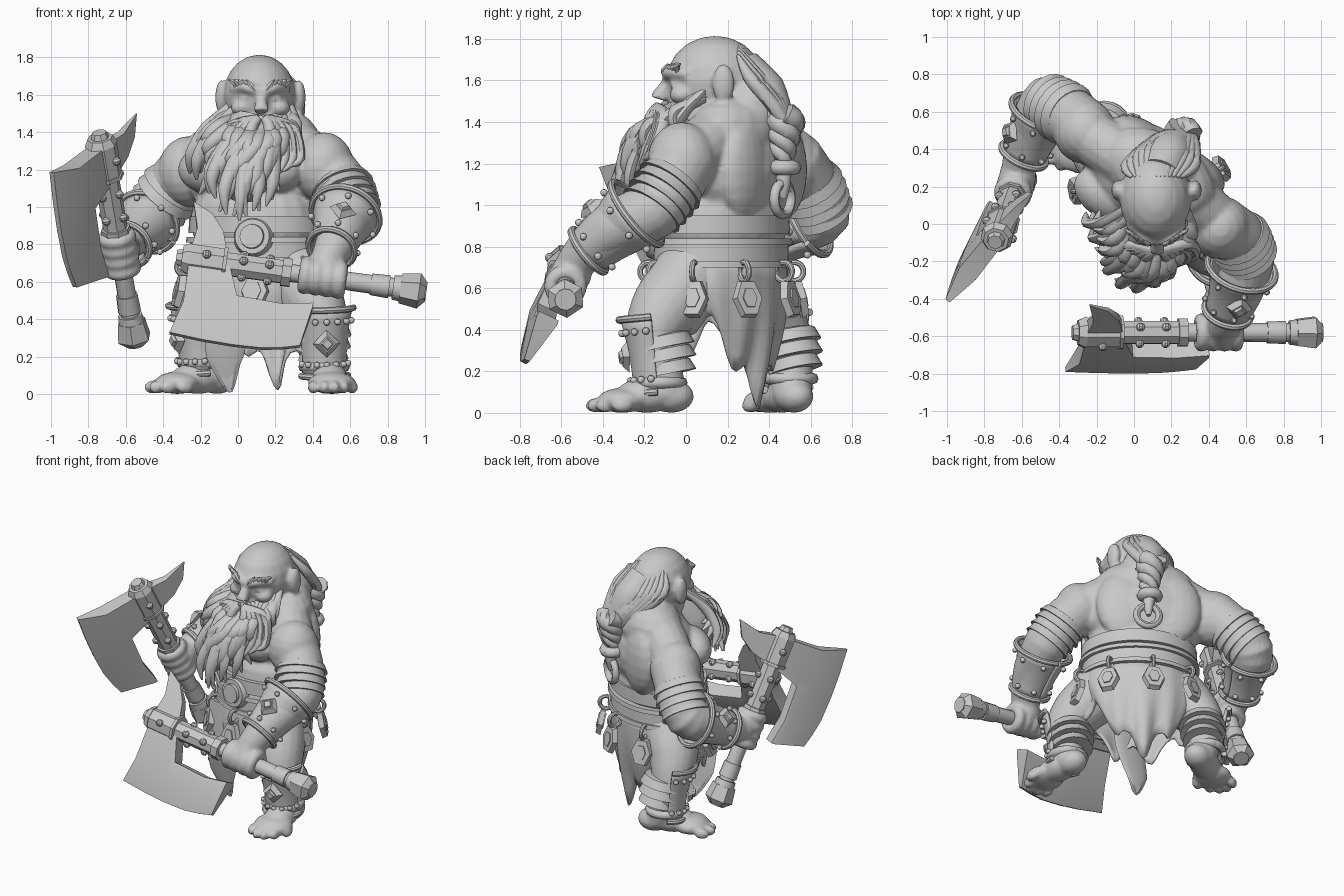
import bpy, bmesh, math, random
from mathutils import Vector, Matrix
random.seed(4)
if "Cube" in bpy.data.objects:
    bpy.data.objects.remove(bpy.data.objects["Cube"])
clay = bpy.data.materials.new("plain_grey")
clay.use_nodes = True
clay.diffuse_color = (0.58, 0.58, 0.58, 1)
clay.node_tree.nodes["Principled BSDF"].inputs["Base Color"].default_value = clay.diffuse_color
UP = Vector((0, 0, 1))
def frame(origin, z_axis, x_axis):
    z, x = Vector(z_axis).normalized(), Vector(x_axis)
    x = (x - z * x.dot(z)).normalized()
    return Matrix.Translation(Vector(origin)) @ Matrix((x, z.cross(x), z)).transposed().to_4x4()
def blob(bm, centre, radii, turn=Matrix(), segments=20):
    matrix = Matrix.Translation(Vector(centre)) @ turn @ Matrix.Diagonal((*radii, 1))
    bmesh.ops.create_uvsphere(bm, u_segments=segments, v_segments=segments // 2, radius=1, matrix=matrix)
def cone(bm, matrix, sides, low, high, depth):
    bmesh.ops.create_cone(bm, cap_ends=True, segments=sides, radius1=low, radius2=high, depth=depth, matrix=matrix)
def skin(bm, rows, closed=True):
    for a, b in zip(rows, rows[1:]):
        for i in range(0 if closed else 1, len(a)):
            bm.faces.new((a[i - 1], a[i], b[i], b[i - 1]))
def tube(bm, points, radii, sides=10, flat=1.0, ref=(1, 0, 0), steps=4):
    p, last, path, rows = [Vector(q) for q in points], len(points) - 1, [], []
    for i in range(last):
        a, b, c, d = p[max(i - 1, 0)], p[i], p[i + 1], p[min(i + 2, last)]
        for t in [k / steps for k in range(steps)]:
            spot = b + (c - a) * (t / 2) + (a * 2 - b * 5 + c * 4 - d) * (t * t / 2) + (b * 3 - a - c * 3 + d) * (t ** 3 / 2)
            path.append((spot, radii[i] + (radii[i + 1] - radii[i]) * t))
    path.append((p[last], radii[last]))
    for i, (spot, r) in enumerate(path):
        m = frame(spot, path[min(i + 1, len(path) - 1)][0] - path[max(i - 1, 0)][0], ref)
        turns = [math.tau * j / sides for j in range(sides)]
        rows.append([bm.verts.new(m @ Vector((r * math.cos(w), r * flat * math.sin(w), 0))) for w in turns])
    skin(bm, rows)
    bm.faces.new(rows[0])
    bm.faces.new(rows[-1])
def ring(bm, centre, axis, major, minor):
    m = frame(centre, axis, (0.3, 1, 0.2))
    spots = [m @ Vector((major * math.cos(w), major * math.sin(w), 0)) for w in [math.tau * i / 20 for i in range(22)]]
    tube(bm, spots, [minor] * 22, 8, 1, axis, 1)
def finish(name, bm, angle=45):
    bmesh.ops.recalc_face_normals(bm, faces=bm.faces)
    obj = bpy.data.objects.new(name, bpy.data.meshes.new(name))
    bm.to_mesh(obj.data)
    bpy.context.collection.objects.link(obj)
    obj.data.materials.append(clay)
    bpy.ops.object.select_all(action="DESELECT")
    obj.select_set(True)
    bpy.context.view_layer.objects.active = obj
    bpy.ops.object.shade_smooth_by_angle(angle=math.radians(angle))
    return obj.modifiers
# Curved armour plate with rims, studs and a diamond boss
def guard(name, start, end, r_start, r_end, facing, arc):
    span, bm, trim = Vector(end) - Vector(start), bmesh.new(), bmesh.new()
    m = frame(start, span, facing)
    def spot(t, w, lift=0.0):
        r = r_start + (r_end - r_start) * t + 0.012 * (2 * t - 1) ** 2 + lift
        return m @ Vector((r * math.cos(w), r * math.sin(w), span.length * t))
    turns = [arc * (i / 28 - 0.5) for i in range(29)]
    skin(bm, [[bm.verts.new(spot(k / 6, w)) for w in turns] for k in range(7)], False)
    finish(name, bm).new("thickness", "SOLIDIFY").thickness = 0.02
    for t in (0, 1):
        tube(trim, [spot(t, w, 0.005) for w in turns], [0.018] * 29, 8, ref=span, steps=1)
        for w in turns[2::4]:
            blob(trim, spot(0.18 + 0.64 * t, w, 0.012), (0.018,) * 3, segments=10)
    for size, lift in ((0.075, 0.022), (0.045, 0.036)):
        cone(trim, frame(spot(0.5, 0, lift), m.col[0].xyz, span), 4, size, size * 0.6, 0.03)
    finish(name + "_trim", trim, 35)
def wraps(bm, points, radii):
    for p, q, r in zip(points, points[1:], radii):
        tube(bm, [p, p.lerp(q, 0.12), q, q.lerp(p, 0.05)], [r - 0.02, r, r + 0.02, r - 0.02], 20, steps=1)
# Torso, hips and shoulders
TWIST, flesh = frame((0, 0, 0), UP, (0.85, -0.53, 0)), bmesh.new()
for centre, radii in (((0.1, 0.24, 1.17), (0.41, 0.27, 0.3)), ((0.09, 0.18, 0.93), (0.37, 0.29, 0.27)), ((0.1, 0.17, 0.68), (0.34, 0.27, 0.2)),
                      ((0.13, 0.27, 1.36), (0.34, 0.21, 0.19)), ((0.17, 0.33, 1.45), (0.17, 0.15, 0.2)),
                      ((0.46, -0.02, 1.21), (0.16, 0.17, 0.19)), ((-0.26, 0.49, 1.19), (0.17, 0.17, 0.19))):
    blob(flesh, centre, radii, TWIST)
tube(flesh, [(-0.24, 0.47, 1.22), (-0.06, 0.36, 1.33), (0.13, 0.26, 1.4), (0.29, 0.14, 1.32), (0.44, 0.02, 1.23)], [0.14, 0.15, 0.17, 0.15, 0.14], 16, ref=UP)
for side in (-1, 1):
    blob(flesh, Vector((0.14, 0.3, 1.17)) + TWIST @ Vector((side * 0.16, 0.08, 0)), (0.19, 0.1, 0.25), TWIST)
    blob(flesh, Vector((0.04, 0.1, 1.2)) + TWIST @ Vector((side * 0.19, -0.05, 0)), (0.19, 0.13, 0.13), TWIST)
# Head and face
blob(flesh, (0.115, 0.14, 1.6), (0.193, 0.235, 0.215))
blob(flesh, (0.12, 0.09, 1.46), (0.155, 0.17, 0.17))
tube(flesh, [(0.125, -0.07, 1.61), (0.125, -0.115, 1.55), (0.125, -0.13, 1.51)], [0.025, 0.034, 0.048])
for side in (-1, 1):
    blob(flesh, (0.12 + side * 0.207, 0.18, 1.585), (0.035, 0.055, 0.095))
    blob(flesh, (0.12 + side * 0.1, -0.02, 1.53), (0.06, 0.06, 0.045))
    blob(flesh, (0.12 + side * 0.08, -0.05, 1.583), (0.034, 0.03, 0.02))
    tube(flesh, [(0.13, -0.085, 1.615), (0.12 + side * 0.08, -0.08, 1.64), (0.12 + side * 0.15, 0.01, 1.63)], [0.03, 0.03, 0.02], ref=UP)
# Arms
left_arm = [(0.45, 0, 1.22), (0.56, -0.08, 1.09), (0.61, -0.17, 0.97), (0.56, -0.36, 0.88), (0.5, -0.5, 0.76), (0.45, -0.57, 0.66)]
right_arm = [(-0.25, 0.5, 1.22), (-0.36, 0.59, 1.09), (-0.46, 0.65, 0.96), (-0.54, 0.5, 0.88), (-0.6, 0.36, 0.81), (-0.63, 0.25, 0.76)]
bands = bmesh.new()
for arm in (left_arm, right_arm):
    tube(flesh, arm, [0.16, 0.155, 0.145, 0.13, 0.1, 0.08], 20)
    wraps(bands, [Vector(arm[1]).lerp(Vector(arm[2]), k * 0.33 - 0.35) for k in range(5)], [0.155, 0.155, 0.15, 0.145])
finish("arm_bands", bands)
guard("left_bracer", (0.575, -0.24, 0.96), (0.5, -0.47, 0.78), 0.17, 0.11, (0.1, -0.8, 0.6), 6.2)
guard("right_bracer", (-0.49, 0.59, 0.92), (-0.59, 0.37, 0.8), 0.16, 0.11, (-0.8, -0.1, 0.4), 6.2)
# Legs, feet, shin guards and ankle ropes
left_leg = [(0.28, 0.04, 0.66), (0.4, -0.1, 0.5), (0.455, -0.16, 0.36), (0.46, -0.13, 0.22), (0.475, -0.09, 0.07)]
right_leg = [(-0.06, 0.3, 0.66), (-0.17, 0.39, 0.52), (-0.21, 0.47, 0.38), (-0.19, 0.5, 0.24), (-0.13, 0.51, 0.07)]
leg_wraps = bmesh.new()
for name, leg, heading in (("left_shin_guard", left_leg, (0.12, -1, 0)), ("right_shin_guard", right_leg, (-0.88, -0.47, 0))):
    tube(flesh, leg, [0.2, 0.17, 0.13, 0.11, 0.095], 20)
    m = frame((*leg[-1][:2], 0), UP, heading)
    for x, radii in ((-0.02, (0.11, 0.09, 0.08)), (0.1, (0.15, 0.1, 0.085)), (0.22, (0.12, 0.13, 0.06))):
        blob(flesh, m @ Vector((x, 0, radii[2])), radii, m.to_3x3().to_4x4())
    for i in range(5):
        blob(flesh, m @ Vector((0.345 - 0.018 * (i - 1.5) ** 2, (i - 2) * 0.055, 0.036)), (0.05, 0.029, 0.036), m.to_3x3().to_4x4())
    knee, calf = Vector(leg[2]), Vector(leg[3])
    wraps(leg_wraps, [knee.lerp(calf, k * 0.45 - 0.1) - Vector(heading) * 0.04 for k in range(4)], [0.135, 0.13, 0.115])
    ring(leg_wraps, calf - UP * 0.075, UP, 0.11, 0.028)
    guard(name, knee + UP * 0.1, calf - UP * 0.12, 0.145, 0.11, heading, 2.8)
finish("leg_wraps_and_ropes", leg_wraps)
# Beard, moustache, eyebrows and swept-back hair
beard, hair = bmesh.new(), bmesh.new()
tube(beard, [(0.12, -0.01, 1.46), (0.05, -0.08, 1.24), (0.02, -0.2, 1.06)], [0.15, 0.2, 0.08], 20, 0.75)
for layer in range(3):
    for s in [i / 8 - 1 for i in range(17)]:
        root = Vector((0.12 + 0.15 * s, -0.09 + 0.18 * s * s, 1.47 + 0.08 * s * s - 0.02 * layer))
        target = Vector((0.01 + 0.28 * s, -0.34 + (0.35 - 0.05 * s) * s * s, 0.94 + 0.22 * abs(s) ** 1.5))
        tip = root.lerp(target, 1 - 0.2 * layer + random.uniform(-0.08, 0.04))
        bulge = Vector((random.uniform(-0.03, 0.03) + 0.015 * s, -0.07 - 0.02 * layer, 0.02))
        curl = bulge * 0.6 + Vector((random.uniform(-0.06, 0.03), -0.02, 0))
        tube(beard, [root, root.lerp(tip, 0.4) + bulge, root.lerp(tip, 0.75) + curl, tip], [0.025, 0.042, 0.034, 0.006], 8, 0.8)
for side, i in [(side, i) for side in (-1, 1) for i in range(5)]:
    spread, reach, back = side * (0.05 + 0.03 * i), 0.12 + side * (0.03 + 0.024 * i), 0.015 * i
    tube(beard, [(0.125 + side * 0.015, -0.14, 1.475), (0.12 + spread, back - 0.165, 1.42), (0.1 + spread * 1.35, back - 0.22, 1.26),
                 (0.07 + spread * 1.2, back - 0.27, 1.1 + back * 2)], [0.02, 0.034, 0.028, 0.005], 8)
    brow = [(reach, back - 0.1, 1.62 + back / 3), (reach + side * 0.02, back - 0.105, 1.65 + back / 3), (reach + side * 0.045, back - 0.085, 1.68)]
    tube(hair, brow, [0.012, 0.016, 0.003], 6, ref=(0, 1, 0))
tube(hair, [(0.14, 0.26, 1.64), (0.19, 0.37, 1.53), (0.25, 0.45, 1.4)], [0.12, 0.12, 0.07], 16)
for s in [i / 6 - 1 for i in range(13)]:
    sweep = [(0.12 + 0.13 * s, 0.25, 1.78 - 0.06 * s * s), (0.14 + 0.18 * s, 0.39 - 0.08 * s * s, 1.61), (0.2 + 0.12 * s, 0.47 - 0.05 * s * s, 1.48)]
    tube(hair, sweep + [(0.26 + 0.04 * s, 0.49, 1.37)], [0.008, 0.033, 0.035, 0.03], 8)
for strand in range(3):
    coil = [(k, k * 0.8 + strand * math.tau / 3, 0.055 - 0.003 * k) for k in range(10)]
    tube(hair, [(0.26 + r * math.cos(w), 0.48 - 0.002 * k + r * math.sin(w), 1.44 - 0.026 * k) for k, w, r in coil], [r for k, w, r in coil], 8)
ring(hair, (0.26, 0.47, 1.18), UP, 0.05, 0.036)
ring(hair, (0.27, 0.465, 1.03), TWIST.col[1].xyz, 0.075, 0.024)
tube(hair, [(0.26, 0.47, 1.2), (0.27, 0.47, 1.1), (0.27, 0.47, 1.03)], [0.045, 0.035, 0.015])
finish("beard", beard)
finish("hair_and_braid", hair)
# Belt, buckle, hanging tags, ragged skirt and front flap
belt, tags, skirt, rows, middle = bmesh.new(), bmesh.new(), bmesh.new(), [], Vector((0.1, 0.17, 0))
for low, high, width in ((0.7, 0.73, 0.4), (0.73, 0.81, 0.38), (0.81, 0.84, 0.4), (0.86, 0.95, 0.385)):
    tube(belt, [middle + UP * low, middle + UP * high], [width, width - 0.005], 40, 0.8, TWIST.col[0].xyz, 1)
for radius, depth in ((0.11, 0.05), (0.075, 0.09)):
    cone(belt, frame((0.08, -0.15, 0.84), (-0.2, -1, 0.1), (1, 0, 0)), 24, radius, radius * 0.85, depth)
finish("belt", belt)
for w in [math.tau * (i + 0.4) / 9 for i in range(9)]:
    out = TWIST @ Vector((math.cos(w), 1.25 * math.sin(w), 0))
    edge = middle + TWIST @ Vector((0.41 * math.cos(w), 0.33 * math.sin(w), 0))
    ring(tags, edge + UP * 0.68, out.cross(UP), 0.045, 0.014)
    for size, depth in ((0.09, 0.035), (0.05, 0.05)):
        cone(tags, frame(edge + out * 0.03 + UP * 0.55, out + UP * 0.25, UP) @ Matrix.Diagonal((1.15, 0.85, 1, 1)), 6, size, size * 0.9, depth)
finish("belt_tags", tags, 30)
for t in [k / 7 for k in range(8)]:
    rows.append([])
    for w in [math.tau * j / 72 for j in range(72)]:
        back = max(0, math.sin(w))
        hem = 0.44 - 0.35 * back ** 3 - 0.12 * max(0, -math.sin(w)) ** 2 - 0.07 * math.sin(9 * w)
        grow = 1 + 0.1 * math.sin(math.pi * t) - 0.3 * t * back ** 2 + 0.05 * t * math.sin(13 * w)
        spot = TWIST @ Vector((0.37 * grow * math.cos(w), 0.29 * grow * math.sin(w), 0))
        rows[-1].append(skirt.verts.new(middle + spot + UP * (0.74 + (hem - 0.74) * t)))
skin(skirt, rows)
tube(skirt, [(-0.03, -0.08, 0.7), (-0.05, -0.1, 0.4), (-0.07, -0.07, 0.2), (-0.04, -0.03, 0.01)], [0.14, 0.13, 0.1, 0.01], 12, 0.15)
finish("skirt", skirt, 60).new("thickness", "SOLIDIFY").thickness = 0.015
# Axes: local z runs up the shaft, local x points to the blade
BLADE = [((0.02, -0.05), (0.28, -0.05), (0.455, 0)), ((0.02, -0.15), (0.3, -0.18), (0.47, -0.18)), ((0.03, -0.27), (0.3, -0.3), (0.475, -0.34)),
         ((0.2, -0.33), (0.28, -0.42), (0.47, -0.5)), ((0.21, -0.57), (0.24, -0.58), (0.45, -0.61)), ((0.18, -0.74), (0.2, -0.74), (0.425, -0.7))]
SPIKE = [(-0.04, -0.05), (-0.18, -0.07), (-0.34, -0.03), (-0.28, -0.14), (-0.18, -0.21), (-0.04, -0.25)]
def axe(name, top, up, blade_way, end, grip, wrist):
    bm, m = bmesh.new(), frame(top, up, blade_way)
    sheets = [[[bm.verts.new((x, s * half, z)) for (x, z), half in zip(line, (0.05, 0.055, 0.014))] for line in BLADE] for s in (-1, 1)]
    for sheet in sheets:
        skin(bm, sheet, False)
    skin(bm, [[r[0] for r in s] + [s[-1][1]] + [r[2] for r in reversed(s)] + [s[0][1]] for s in sheets])
    spikes = [[bm.verts.new((x, s * (0.045 + 0.12 * x), z)) for x, z in SPIKE] for s in (-1, 1)]
    skin(bm, spikes)
    for face in spikes:
        bm.faces.new(face)
    for a, b, r_a, r_b, sides in ((0.02, -0.01, 0.04, 0.05, 8), (-0.01, -0.05, 0.07, 0.09, 8), (-0.05, -0.23, 0.085, 0.085, 8), (-0.23, -0.25, 0.095, 0.095, 8),
                                  (-0.25, -0.58, 0.066, 0.066, 8), (-0.55, -0.6, 0.08, 0.08, 8), (-0.6, end, 0.048, 0.052, 12), (end + 0.3, end + 0.2, 0.058, 0.062, 12),
                                  (end + 0.18, end + 0.14, 0.065, 0.07, 12), (end + 0.14, end + 0.04, 0.08, 0.095, 6), (end + 0.04, end, 0.095, 0.05, 6)):
        cone(bm, Matrix.Translation((0, 0, (a + b) / 2)), sides, r_b, r_a, a - b)
    for z, r, w in [(z, r, i * math.pi / 2) for z, r in ((-0.14, 0.085), (-0.34, 0.066), (-0.48, 0.066)) for i in range(4)]:
        blob(bm, (r * math.cos(w), r * math.sin(w), z), (0.024,) * 3, segments=10)
    bm.transform(m)
    finish(name, bm, 30)
    # Fingers and palm closed round the grip
    for i in range(4):
        ring(flesh, m @ Vector((0, 0, grip + (i - 1.5) * 0.062)), up, 0.068, 0.038)
    blob(flesh, (m @ Vector((0, 0, grip))).lerp(Vector(wrist), 0.35), (0.1, 0.1, 0.1))
axe("left_axe", (-0.31, -0.58, 0.73), (-0.99, 0, 0.139), (-0.125, -0.43, -0.88), -1.33, -0.77, left_arm[4])
axe("right_axe", (-0.74, -0.09, 1.38), (-0.154, -0.425, 0.9), (-0.56, -0.7, -0.43), -1.25, -0.7, right_arm[4])
# Fuse the flesh into one soft surface
body = finish("body", flesh)
fuse, soft = body.new("fuse", "REMESH"), body.new("soften", "SMOOTH")
fuse.mode, fuse.voxel_size, fuse.use_smooth_shade, soft.iterations = "VOXEL", 0.013, True, 4
